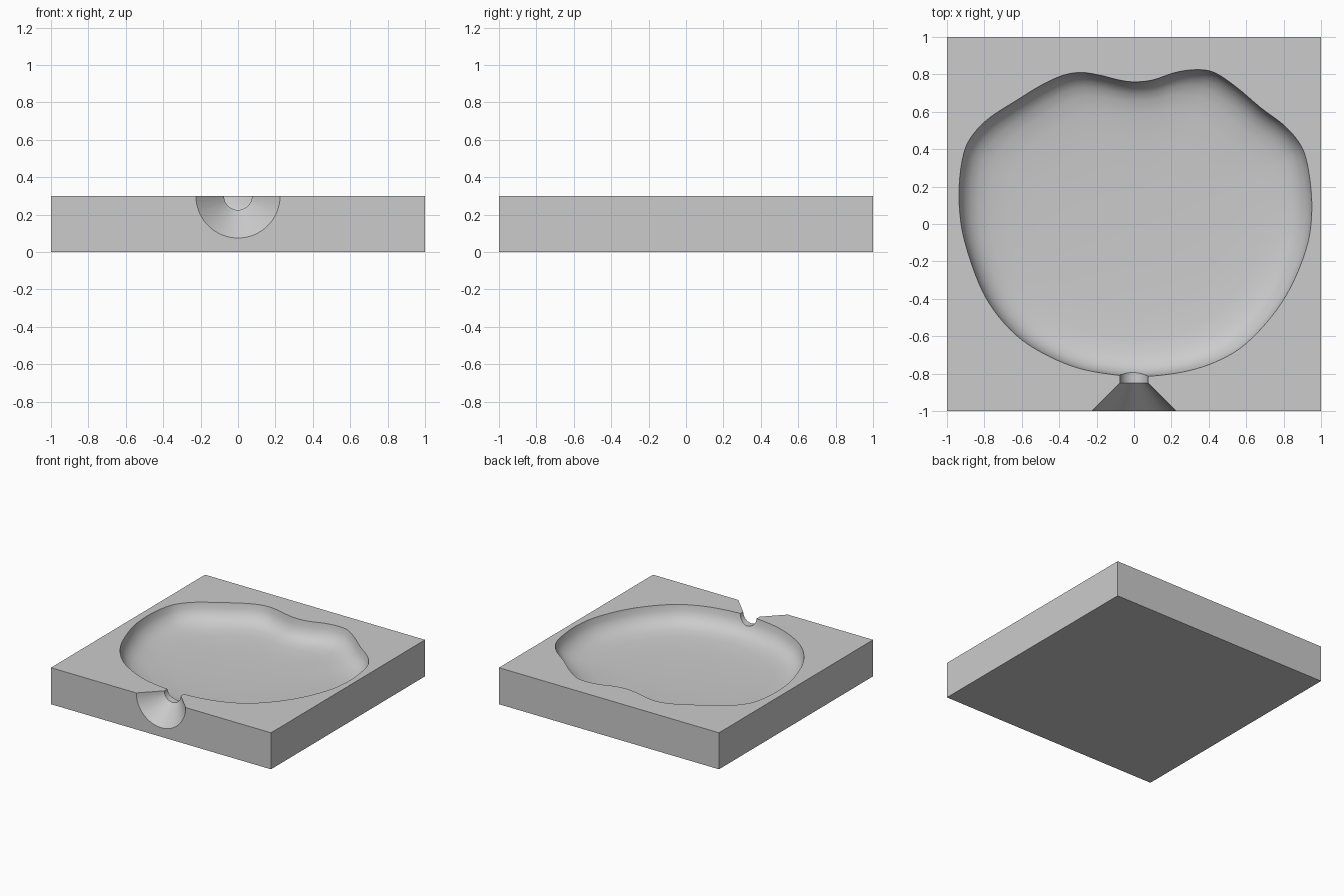
import bpy
import bmesh
import math
from mathutils import Matrix, Vector

default_cube = bpy.data.objects.get("Cube")
if default_cube:
    bpy.data.objects.remove(default_cube, do_unlink=True)

TOP = 0.3
SUBDIVISIONS = 4

# Rim of the fruit-shaped cavity in hundredths, clockwise from the back notch
RIM = [(0, 76), (10, 77), (22, 81), (33, 82.5), (43, 81), (55, 73), (68, 62),
       (80, 53), (88, 44), (92, 35), (94.5, 20), (95, 5), (93, -10), (87, -27),
       (79, -42), (68, -56), (56, -67), (43, -74), (29, -78.5), (13, -81),
       (0, -81.5), (-15, -80), (-30, -77), (-45, -71), (-60, -62), (-72, -50),
       (-81, -36), (-88, -18), (-92.5, 0), (-93.5, 20), (-91, 38), (-86, 48),
       (-77, 57), (-63, 66), (-50, 74), (-38, 79.5), (-28, 81), (-18, 79.5),
       (-8, 77)]

# Wall and floor profile: (inward fraction, depth below the top)
PROFILE = [(0, -0.05), (0, 0), (0.01, 0.045), (0.03, 0.08), (0.06, 0.11),
           (0.1, 0.132), (0.16, 0.15), (0.26, 0.163), (0.45, 0.173), (0.75, 0.18)]


def smooth_loop(points, steps):
    """Closed smooth curve through the given points."""
    result = []
    count = len(points)
    for i in range(count):
        a, b, c, d = (points[(i + k) % count] for k in (-1, 0, 1, 2))
        for s in range(steps):
            t = s / steps
            result.append(b + (c - a) * (t / 2)
                          + (a * 2 - b * 5 + c * 4 - d) * (t * t / 2)
                          + (b * 3 - a - c * 3 + d) * (t ** 3 / 2))
    return result


def finish(bm, name):
    bmesh.ops.recalc_face_normals(bm, faces=bm.faces)
    mesh = bpy.data.meshes.new(name)
    bm.to_mesh(mesh)
    bm.free()
    obj = bpy.data.objects.new(name, mesh)
    bpy.context.collection.objects.link(obj)
    return obj


def cavity_cutter():
    outline = smooth_loop([Vector(p) / 100 for p in RIM], SUBDIVISIONS)
    bm = bmesh.new()
    rings = []
    for inset, depth in PROFILE:
        ring = []
        for p in outline:
            # The notch and lobes fade into a round floor
            point = p.lerp(p.normalized() * 0.88, inset) * (1 - inset)
            ring.append(bm.verts.new((point.x, point.y, TOP - depth)))
        rings.append(ring)
    count = len(outline)
    for upper, lower in zip(rings, rings[1:]):
        for i in range(count):
            j = (i + 1) % count
            bm.faces.new((upper[i], upper[j], lower[j], lower[i]))
    bm.faces.new(rings[0])
    bm.faces.new(rings[-1])
    return finish(bm, "cavity_cutter")


def round_cutter(name, front, back, front_radius, back_radius):
    """Cylinder or cone lying along y, centred on the top plane."""
    bm = bmesh.new()
    place = (Matrix.Translation((0, (front + back) / 2, TOP))
             @ Matrix.Rotation(-math.pi / 2, 4, "X"))
    bmesh.ops.create_cone(bm, cap_ends=True, segments=64, radius1=front_radius,
                          radius2=back_radius, depth=back - front, matrix=place)
    return finish(bm, name)


# Grey material
grey = bpy.data.materials.new("plain grey")
grey.use_nodes = True
colour = (0.6, 0.6, 0.6, 1)
grey.diffuse_color = colour
grey.node_tree.nodes["Principled BSDF"].inputs["Base Color"].default_value = colour

# Block
bm = bmesh.new()
bmesh.ops.create_cube(bm, size=1, matrix=Matrix.Translation((0, 0, TOP / 2))
                      @ Matrix.Diagonal((2, 2, TOP, 1)))
block = finish(bm, "mould_block")
block.data.materials.append(grey)

# Cavity, pouring channel and funnel
cutters = [
    cavity_cutter(),
    round_cutter("channel_cutter", -0.9, -0.72, 0.075, 0.075),
    round_cutter("funnel_cutter", -1.1, -0.85, 0.325, 0.075),
]
bpy.ops.object.select_all(action="DESELECT")
block.select_set(True)
bpy.context.view_layer.objects.active = block
for cutter in cutters:
    cutter.hide_render = True
    cutter.data.materials.append(grey)
    cut = block.modifiers.new(cutter.name, "BOOLEAN")
    cut.operation = "DIFFERENCE"
    cut.solver = "EXACT"
    cut.object = cutter
    bpy.ops.object.modifier_apply(modifier=cut.name)
    bpy.data.objects.remove(cutter, do_unlink=True)

bpy.ops.object.shade_smooth_by_angle(angle=math.radians(35))
